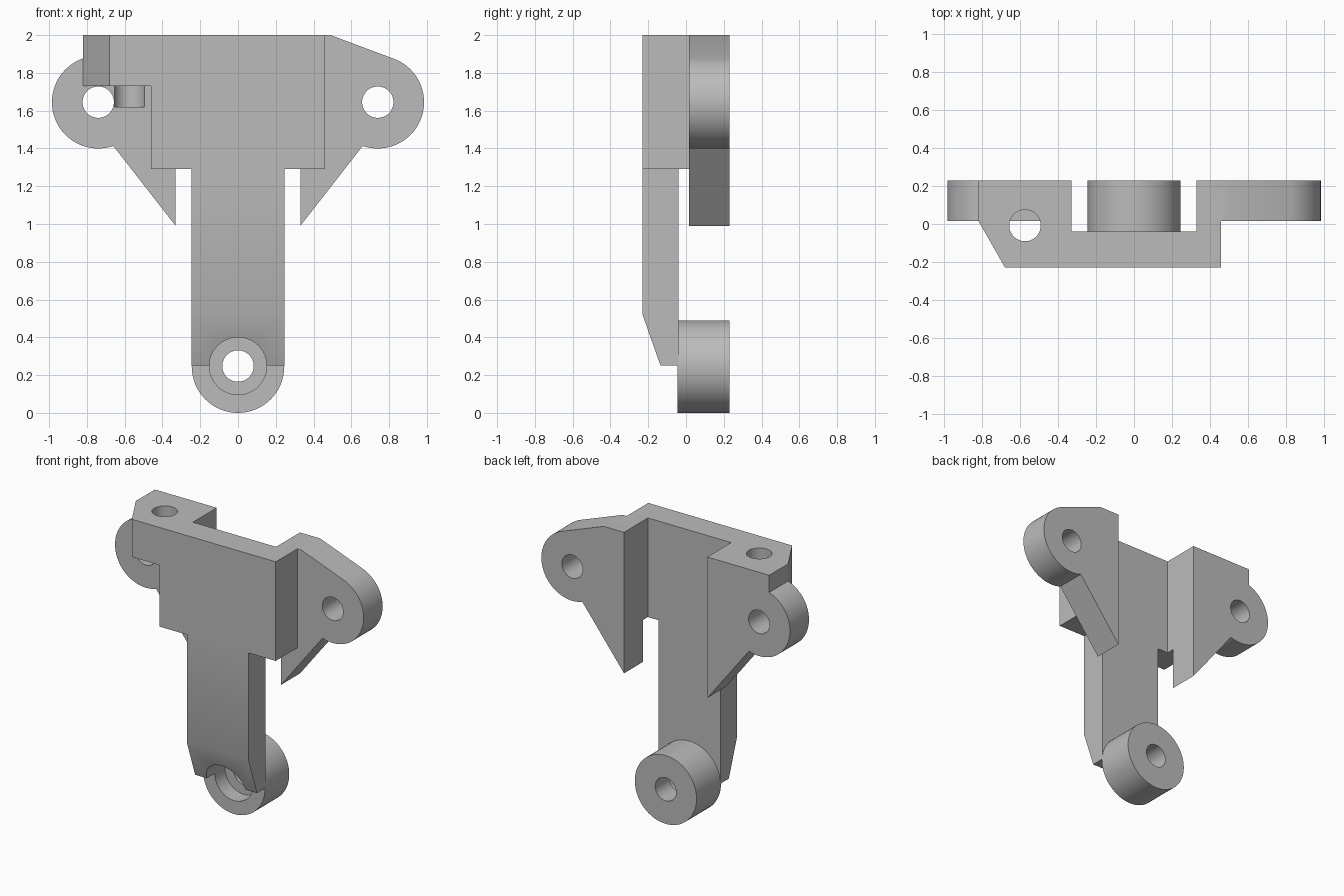
import bpy, bmesh, math
from mathutils import Matrix, Vector

old = bpy.data.objects.get("Cube")
if old:
    bpy.data.objects.remove(old, do_unlink=True)

grey = bpy.data.materials.new("plain grey")
grey.use_nodes = True
colour = (0.5, 0.5, 0.5, 1)
grey.diffuse_color = colour
grey.node_tree.nodes["Principled BSDF"].inputs["Base Color"].default_value = colour


def prism(name, outline, axis, start, end):
    """Extrude a 2D outline along x (outline y,z), y (x,z) or z (x,y)."""
    def place(a, b):
        return {"x": (start, a, b), "y": (a, start, b), "z": (a, b, start)}[axis]
    bm = bmesh.new()
    face = bm.faces.new([bm.verts.new(place(a, b)) for a, b in outline])
    shift = Vector([(end - start) * (axis == k) for k in "xyz"])
    moved = bmesh.ops.extrude_face_region(bm, geom=[face])
    bmesh.ops.translate(bm, vec=shift,
                        verts=[g for g in moved["geom"] if isinstance(g, bmesh.types.BMVert)])
    bmesh.ops.recalc_face_normals(bm, faces=bm.faces)
    mesh = bpy.data.meshes.new(name)
    bm.to_mesh(mesh)
    bm.free()
    mesh.materials.append(grey)
    obj = bpy.data.objects.new(name, mesh)
    bpy.context.collection.objects.link(obj)
    return obj


def arc(cx, cy, r, a0=0, a1=360, steps=64):
    count = steps if abs(a1 - a0) == 360 else steps + 1
    angles = [math.radians(a0 + (a1 - a0) * i / steps) for i in range(count)]
    return [(cx + r * math.cos(t), cy + r * math.sin(t)) for t in angles]


def combine(target, other, operation):
    """Apply a boolean and discard the second solid."""
    mod = target.modifiers.new("join", "BOOLEAN")
    mod.operation, mod.solver, mod.object = operation, "EXACT", other
    bpy.context.view_layer.update()
    deps = bpy.context.evaluated_depsgraph_get()
    mesh = bpy.data.meshes.new_from_object(target.evaluated_get(deps))
    target.modifiers.clear()
    target.data = mesh
    bpy.data.objects.remove(other, do_unlink=True)


FRONT, BACK, PLATE_BACK, EAR_FRONT = -0.23, 0.23, -0.04, 0.015
EAR_X, EAR_Z, R, BORE = 0.74, 1.645, 0.245, 0.083
SLOT, HALF, TOP = 0.33, 0.46, 2.0

# Upper plate, stepped forward of the rear slot
body = prism("mounting_bracket",
             [(-HALF, FRONT), (HALF, FRONT), (HALF, 0.1), (SLOT, 0.1), (SLOT, PLATE_BACK),
              (-SLOT, PLATE_BACK), (-SLOT, 0.1), (-HALF, 0.1)], "z", 1.29, TOP)

# Side wings with rounded ears
right_wing = [(-SLOT, 0.99), (-SLOT, TOP), (-0.82, TOP)] + arc(-EAR_X, EAR_Z, R, 109, 289)
left_wing = [(SLOT, 0.99), (SLOT, TOP), (0.49, TOP)] + arc(EAR_X, EAR_Z, R, 70, -109)

parts = [
    prism("right_wing", right_wing, "y", EAR_FRONT, BACK),
    prism("left_wing", left_wing, "y", EAR_FRONT, BACK),
    # Chamfered shelf over the right ear
    prism("shelf", [(-0.68, FRONT), (-0.4, FRONT), (-0.4, 0.1), (-0.82, 0.1),
                    (-0.82, EAR_FRONT)], "z", 1.73, TOP),
    # Leg with sloped toe
    prism("leg", [(FRONT, 1.29), (FRONT, 0.52), (-0.135, 0.25), (PLATE_BACK, 0.25),
                  (PLATE_BACK, 1.29)], "x", -R, R),
    # Round foot boss
    prism("foot_boss", arc(0, R, R), "y", -0.045, BACK),
]
for part in parts:
    combine(body, part, "UNION")

# Ear bores, foot bore with counterbore, and vertical pin hole
cutters = [prism("ear_bore", arc(s * EAR_X, EAR_Z, BORE), "y", -0.1, 0.4) for s in (-1, 1)]
cutters += [
    prism("foot_bore", arc(0, 0.248, BORE), "y", -0.4, 0.4),
    prism("foot_counterbore", arc(0, 0.248, 0.152), "y", -0.4, 0.07),
    prism("pin_hole", arc(-0.575, -0.008, BORE), "z", 1.62, 2.2),
]
for cutter in cutters:
    combine(body, cutter, "DIFFERENCE")

bpy.ops.object.select_all(action="DESELECT")
body.select_set(True)
bpy.context.view_layer.objects.active = body
bpy.ops.object.shade_smooth_by_angle(angle=math.radians(25))
